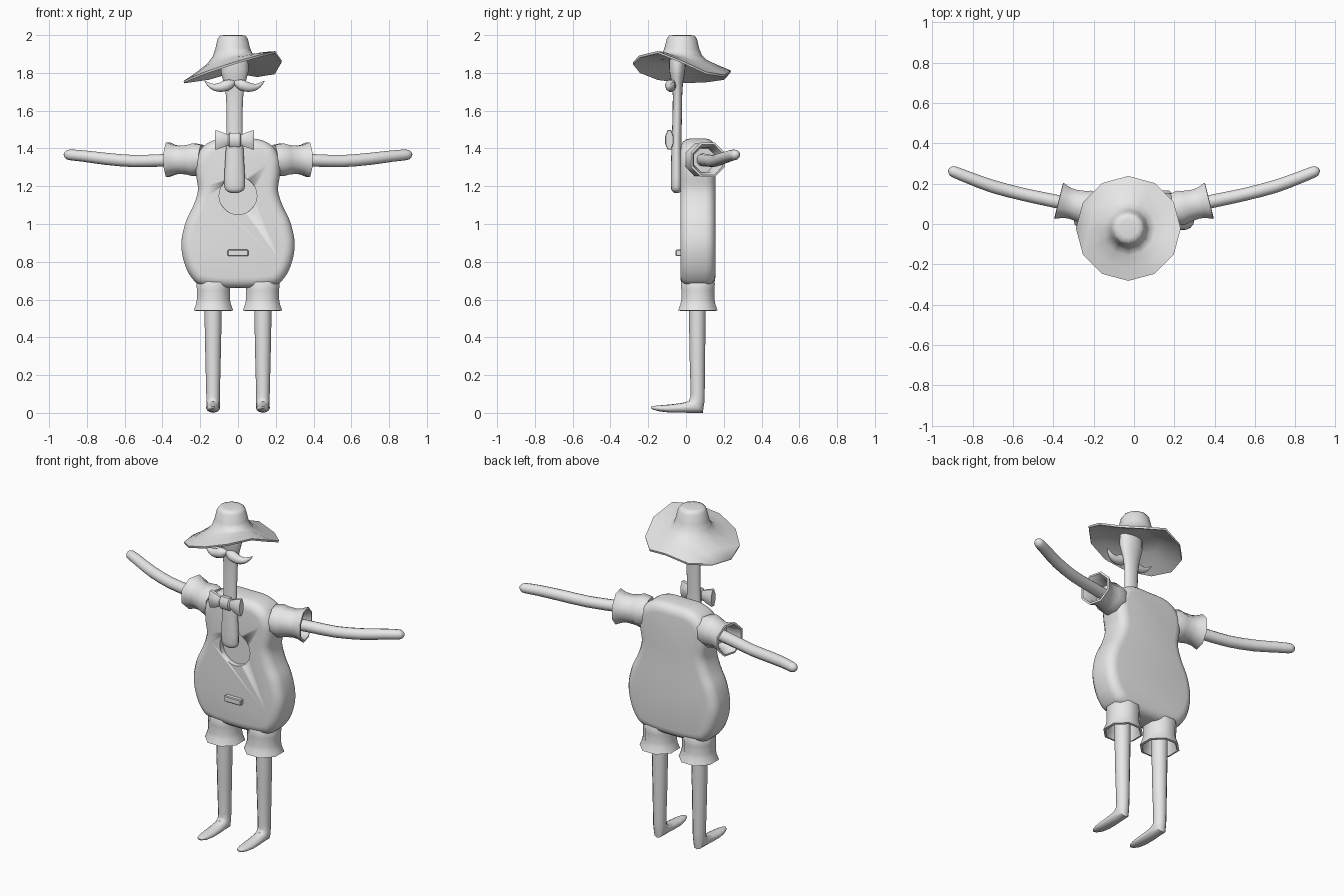
import bpy, bmesh, math
from mathutils import Vector

grey = bpy.data.materials.new("plain_grey")
grey.diffuse_color = (0.8, 0.8, 0.8, 1)


def finish(name, bm, angle=50):
    bmesh.ops.recalc_face_normals(bm, faces=bm.faces)
    me = bpy.data.meshes.new(name)
    bm.to_mesh(me)
    bm.free()
    me.materials.append(grey)
    me.shade_smooth()
    me.set_sharp_from_angle(angle=math.radians(angle))
    ob = bpy.data.objects.new(name, me)
    bpy.context.collection.objects.link(ob)
    return ob


def skin(name, rings, angle=50):
    """Join rings of equal size into a capped surface."""
    bm = bmesh.new()
    loops = [[bm.verts.new(p) for p in ring] for ring in rings]
    n = len(loops[0])
    for a, b in zip(loops, loops[1:]):
        for i in range(n):
            bm.faces.new((a[i], a[(i + 1) % n], b[(i + 1) % n], b[i]))
    bm.faces.new(loops[0][::-1])
    bm.faces.new(loops[-1])
    return finish(name, bm, angle)


def spline(pts, closed=False, steps=4):
    """Catmull-Rom through points of any dimension."""
    n, out = len(pts), []
    for i in range(n if closed else n - 1):
        k = [(i + d) % n if closed else min(max(i + d, 0), n - 1) for d in (-1, 0, 1, 2)]
        for s in range(steps):
            t = s / steps
            out.append(tuple(0.5 * (2 * b + (c - a) * t + (2 * a - 5 * b + 4 * c - d) * t * t
                                    + (3 * b - a - 3 * c + d) * t ** 3)
                             for a, b, c, d in zip(*(pts[j] for j in k))))
    return out if closed else out + [tuple(pts[-1])]


def tube(name, pts, ref, sides=12, axis=None, turn=0.0, angle=50):
    """Sweep an ellipse along x, y, z, radius along ref, radius across."""
    rings = []
    for i, p in enumerate(pts):
        c = Vector(p[:3])
        t = Vector(axis) if axis else Vector(pts[min(i + 1, len(pts) - 1)][:3]) - Vector(pts[max(i - 1, 0)][:3])
        t.normalize()
        u = Vector(ref)
        u = (u - t * u.dot(t)).normalized()
        v = t.cross(u)
        rings.append([c + u * p[3] * math.cos(a) + v * p[4] * math.sin(a)
                      for a in (2 * math.pi * j / sides + turn for j in range(sides))])
    return skin(name, rings, angle)


# Guitar-shaped body with rounded rims
half = [(0.11, 1.448), (0.185, 1.41), (0.222, 1.34), (0.222, 1.26), (0.212, 1.18), (0.235, 1.1),
        (0.277, 1.01), (0.3, 0.9), (0.286, 0.8), (0.245, 0.715), (0.18, 0.672)]
outline = spline([(0, 1.452)] + half + [(0, 0.66)] + [(-x, z) for x, z in half[::-1]], True)
n = len(outline)
rings = []
for y, inset in ((-0.03, 0.055), (-0.027, 0.036), (-0.017, 0.018), (0.0, 0.005), (0.022, 0),
                 (0.103, 0), (0.125, 0.005), (0.142, 0.018), (0.152, 0.036), (0.155, 0.055)):
    ring = []
    for i, (x, z) in enumerate(outline):
        (x0, z0), (x1, z1) = outline[i - 1], outline[(i + 1) % n]
        d = Vector((x1 - x0, z1 - z0)).normalized()
        ring.append((x + d.y * inset, y, z - d.x * inset))
    rings.append(ring)
body = skin("guitar_body", rings)

# Sound hole recess
cutter = tube("sound_hole_cutter", [(0, -0.1, 1.15, 0.1, 0.1), (0, 0.0, 1.15, 0.1, 0.1)], (0, 0, 1), 32)
cutter.hide_render = True
cutter.hide_viewport = True
cut = body.modifiers.new("sound_hole", 'BOOLEAN')
cut.operation = 'DIFFERENCE'
cut.object = cutter
cut.solver = 'EXACT'

# Bridge bar
bm = bmesh.new()
bmesh.ops.create_cube(bm, size=1)
for v in bm.verts:
    v.co = Vector((v.co.x * 0.11, v.co.y * 0.03 - 0.04, v.co.z * 0.034 + 0.847))
bmesh.ops.bevel(bm, geom=bm.edges[:], offset=0.004, segments=1, affect='EDGES')
finish("bridge", bm, 30)

# Long neck widening into the head
tube("neck_and_head", spline([
    (-0.018, -0.05, 1.165, 0.02, 0.012), (-0.018, -0.05, 1.175, 0.042, 0.024),
    (-0.018, -0.05, 1.2, 0.055, 0.03), (-0.018, -0.05, 1.3, 0.052, 0.03),
    (-0.018, -0.05, 1.42, 0.045, 0.026), (-0.018, -0.047, 1.55, 0.042, 0.025),
    (-0.018, -0.045, 1.68, 0.046, 0.025), (-0.018, -0.046, 1.75, 0.058, 0.031),
    (-0.018, -0.047, 1.81, 0.073, 0.042), (-0.018, -0.045, 1.88, 0.07, 0.045)], steps=2),
    (1, 0, 0), 16)

# Bow tie with flared ends and a knot
tube("bow_tie", [(-0.018 + x, -0.088, 1.445, h, d) for x, h, d in (
    (-0.103, 0.053, 0.02), (-0.098, 0.056, 0.024), (-0.06, 0.042, 0.024), (-0.034, 0.03, 0.018),
    (-0.028, 0.04, 0.026), (0.028, 0.04, 0.026), (0.034, 0.03, 0.018),
    (0.06, 0.042, 0.024), (0.098, 0.056, 0.024), (0.103, 0.053, 0.02))],
    (0, 0, 1), 8, (1, 0, 0), math.pi / 8)

for s, side in ((-1, "left"), (1, "right")):
    # Moustache half curling up to a point
    tube("moustache_" + side, spline([(-0.018 + s * x, y, z, r, r) for x, y, z, r in (
        (0.0, -0.078, 1.752, 0.008), (0.015, -0.08, 1.745, 0.021), (0.04, -0.081, 1.735, 0.03),
        (0.075, -0.08, 1.724, 0.026), (0.11, -0.074, 1.725, 0.018), (0.138, -0.067, 1.74, 0.01),
        (0.157, -0.062, 1.757, 0.002))], steps=3), (0, 1, 0), 10)

    # Open sleeve
    ax = Vector((s * 0.97, 0.24, 0))
    start = Vector((s * 0.19, 0.07, 1.34))
    tube("sleeve_" + side, [(*(start + ax * d), r, r) for d, r in (
        (0, 0.085), (0.045, 0.094), (0.075, 0.085), (0.12, 0.08), (0.15, 0.084), (0.188, 0.1),
        (0.19, 0.088), (0.15, 0.07), (0.09, 0.066))], (0, 0, 1), 8, ax, math.pi / 8)

    # Arm swept outward and back
    tube("arm_" + side, spline([(s * x, y, z, r, r) for x, y, z, r in (
        (0.24, 0.082, 1.34, 0.034), (0.4, 0.115, 1.337, 0.033), (0.55, 0.147, 1.333, 0.032),
        (0.7, 0.186, 1.345, 0.032), (0.82, 0.23, 1.36, 0.03), (0.89, 0.258, 1.366, 0.028),
        (0.91, 0.266, 1.368, 0.021), (0.92, 0.27, 1.369, 0.007))], steps=2), (0, 0, 1))

    # Open shorts leg
    tube("shorts_" + side, [(s * 0.13, 0.063, z, r, r) for z, r in (
        (0.72, 0.08), (0.685, 0.097), (0.65, 0.095), (0.6, 0.095), (0.575, 0.1), (0.543, 0.113),
        (0.54, 0.1), (0.58, 0.085), (0.64, 0.08))], (1, 0, 0), 8, (0, 0, -1), math.pi / 8)

    # Leg with a pointed foot
    tube("leg_" + side, [(s * 0.132, y, z, w, h) for y, z, w, h in (
        (0.06, 0.68, 0.046, 0.045), (0.06, 0.5, 0.045, 0.044), (0.06, 0.3, 0.041, 0.041),
        (0.062, 0.1, 0.036, 0.037), (0.06, 0.065, 0.036, 0.038), (0.055, 0.04, 0.036, 0.052),
        (0.02, 0.031, 0.036, 0.031), (-0.03, 0.026, 0.037, 0.025), (-0.09, 0.023, 0.036, 0.021),
        (-0.14, 0.024, 0.03, 0.016), (-0.172, 0.027, 0.018, 0.01), (-0.185, 0.029, 0.006, 0.004))],
        (1, 0, 0))

# Hat with a wavy twelve-sided brim, by rim height every 30 degrees
rim = (1.865, 1.805, 1.79, 1.812, 1.775, 1.762, 1.757, 1.775, 1.812, 1.855, 1.892, 1.915)
profile = ((0.045, 2.0, 0), (0.068, 1.997, 0), (0.08, 1.98, 0), (0.092, 1.93, 0.02), (0.106, 1.895, 0.12),
           (0.135, 1.873, 0.35), (0.2, 1.85, 0.72), (0.26, 1.83, 1), (0.257, 1.818, 1),
           (0.2, 1.837, 0.72), (0.135, 1.858, 0.35), (0.08, 1.865, 0.1))
tube_rings = [[(-0.028 + r * math.cos(math.radians(30 * i)), -0.022 + r * math.sin(math.radians(30 * i)),
                z + w * (h - 1.83)) for i, h in enumerate(rim)] for r, z, w in profile]
skin("hat", tube_rings, 70)
